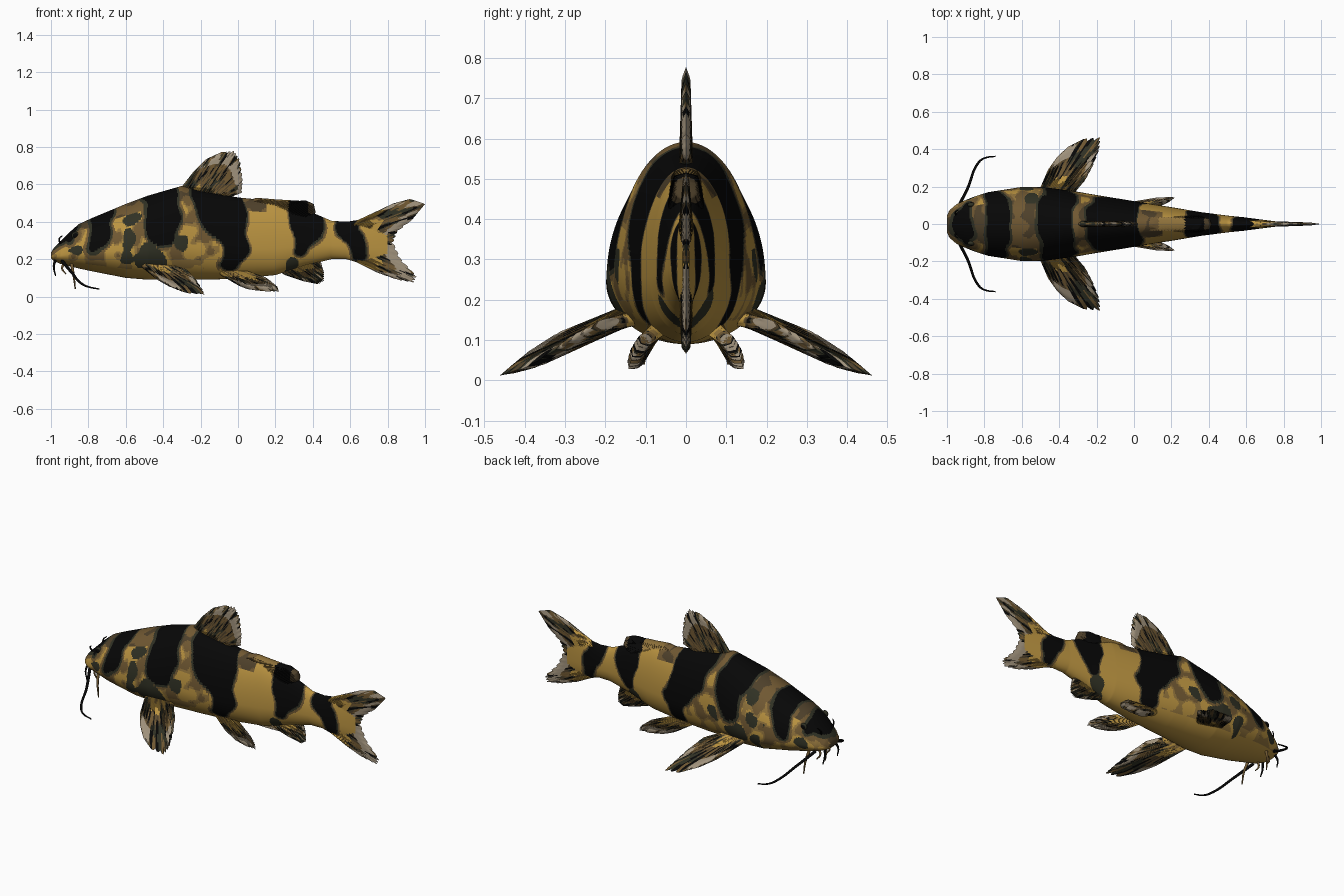
import bpy, bmesh, math
from mathutils import Vector, noise

if "Cube" in bpy.data.objects:
    bpy.data.objects.remove(bpy.data.objects["Cube"])

# ---- flat colours ----
def lin(c):
    c /= 255
    return c / 12.92 if c <= 0.04045 else ((c + 0.055) / 1.055) ** 2.4

COLOURS = {"black": (7, 7, 7), "dark_olive": (48, 49, 36), "brown": (112, 88, 50),
           "gold": (187, 148, 65), "pale_grey": (160, 146, 124), "dark_brown": (78, 64, 42),
           "tan": (146, 116, 60)}
MATS = []
for name, rgb in COLOURS.items():
    m = bpy.data.materials.new(name)
    m.diffuse_color = (*[lin(c) for c in rgb], 1)
    m.use_nodes = True
    m.node_tree.nodes["Principled BSDF"].inputs["Base Color"].default_value = m.diffuse_color
    MATS.append(m)
BLACK, OLIVE, BROWN, GOLD, GREY, DARK, TAN = range(7)

def finish(name, bm, angle=40):
    bmesh.ops.recalc_face_normals(bm, faces=bm.faces)
    me = bpy.data.meshes.new(name)
    bm.to_mesh(me)
    bm.free()
    for m in MATS:
        me.materials.append(m)
    ob = bpy.data.objects.new(name, me)
    bpy.context.collection.objects.link(ob)
    bpy.ops.object.select_all(action='DESELECT')
    ob.select_set(True)
    bpy.context.view_layer.objects.active = ob
    bpy.ops.object.shade_smooth_by_angle(angle=math.radians(angle))

# ---- body stations: x, top z, bottom z, half width ----
STATIONS = [(-1.0, .235, .205, .045), (-.985, .26, .19, .075), (-.95, .295, .175, .105),
            (-.9, .345, .162, .128), (-.85, .388, .15, .148), (-.78, .42, .135, .17),
            (-.6, .495, .10, .198), (-.48, .54, .09, .197), (-.3, .592, .09, .172),
            (-.2, .565, .09, .155), (0, .53, .095, .122), (.2, .51, .115, .09),
            (.36, .465, .165, .063), (.5, .405, .20, .045), (.58, .40, .20, .037),
            (.68, .415, .17, .024), (.8, .39, .19, .009)]

def station(x):
    for a, b in zip(STATIONS, STATIONS[1:]):
        if x <= b[0]:
            t = (x - a[0]) / (b[0] - a[0])
            return [p + (q - p) * t for p, q in zip(a, b)][1:]
    return STATIONS[-1][1:]

def skin(x, ang):
    top, bot, w = station(x)
    mid = bot + .36 * (top - bot)
    s = math.sin(ang)
    return Vector((x, w * math.cos(ang), mid + s * ((top - mid) if s > 0 else (mid - bot))))

# dark bands in side view: chains of (x, z, radius)
BANDS = [[(-.99, .29, .035), (-.91, .37, .05), (-.9, .31, .02)],
         [(-.71, .47, .055), (-.73, .37, .05), (-.78, .26, .03)],
         [(-.43, .6, .1), (-.39, .44, .08), (-.42, .33, .06)],
         [(-.12, .6, .14), (-.08, .42, .115), (-.02, .29, .08), (-.03, .18, .04)],
         [(.35, .55, .075), (.37, .38, .08), (.34, .25, .035)],
         [(.58, .42, .045), (.61, .32, .06), (.64, .22, .035)]]
# olive blotches: x, z, radius
SPOTS = [(-.57, .31, .045), (-.5, .22, .05), (-.56, .42, .035), (-.44, .2, .045),
         (-.6, .2, .03), (-.31, .27, .035), (.3, .17, .04), (-.65, .3, .02), (-.87, .24, .025)]

def band_distance(x, z):
    best = 9
    for chain in BANDS:
        for a, b in zip(chain, chain[1:]):
            dx, dz = b[0] - a[0], b[1] - a[1]
            t = max(0, min(1, ((x - a[0]) * dx + (z - a[1]) * dz) / (dx * dx + dz * dz)))
            d = math.hypot(x - a[0] - t * dx, z - a[1] - t * dz) - a[2] - t * (b[2] - a[2])
            best = min(best, d)
    return best

def body_colour(c):
    n, n2 = noise.noise(c * 9), noise.noise(c * 14 + Vector((5, 3, 1)))
    d = band_distance(c.x, c.z) + .035 * n
    top, bot, _ = station(c.x)
    h = (c.z - bot) / (top - bot)
    fore = c.x < -.1
    if d < 0:
        return BLACK
    if d < (.014 if fore else .006):
        return OLIVE
    if min(math.hypot(c.x - x, c.z - z) - r for x, z, r in SPOTS) + .05 * n2 < 0:
        return OLIVE
    if h > .84 and c.x < .15:                # darker back
        return DARK if n2 < -.05 else BROWN
    if d < (.028 if fore else .014):
        return BROWN
    if fore and h > .22 and n2 > .16:
        return BROWN
    if fore and h > .12 and n2 > -.02:
        return TAN
    return GOLD

# ---- body ----
NX, NA = 400, 140
bm = bmesh.new()
rings = []
for i in range(NX + 1):
    x = -1 + 1.8 * i / NX
    rings.append([bm.verts.new(skin(x, 2 * math.pi * j / NA)) for j in range(NA)])
for a, b in zip(rings, rings[1:]):
    for j in range(NA):
        k = (j + 1) % NA
        f = bm.faces.new((a[j], a[k], b[k], b[j]))
        f.material_index = body_colour(f.calc_center_median())
bm.faces.new(rings[0]).material_index = DARK
bm.faces.new(rings[-1]).material_index = GOLD
finish("body", bm)

# ---- fins: rays fanned from a root line to an outer edge, lens-shaped in thickness ----
def along(pts, t):
    f = t * (len(pts) - 1)
    i = min(int(f), len(pts) - 2)
    return Vector(pts[i]).lerp(Vector(pts[i + 1]), f - i)

def fin_colour(t, u, seed, gold_to):
    n = noise.noise(Vector((t * 9, u * 2.2, seed * 7.3 + .4)))
    fine = noise.noise(Vector((t * 34, u * 3, seed * 3.1 + .7)))
    if u < gold_to + .3 * n:
        return GOLD if n > 0 else TAN if fine > -.1 else BROWN
    if u > .66 and n + .4 * fine > -.03:
        return GREY
    if fine < -.3:
        return BLACK
    if n + fine < -.2:
        return OLIVE
    return BROWN if fine > .02 else DARK

def saddle_colour(x, u):
    if x < .27:
        return TAN if x > .13 else BLACK if x < .05 else BROWN
    if x > .375 and u > .4:
        return DARK
    return BLACK

def fin(name, root, edge, thick, gold_to=.3, seed=0, side=1, rays=60, steps=20, taper=.4, saddle=False):
    root = [(x, y * side, z) for x, y, z in root]
    edge = [(x, y * side, z) for x, y, z in edge]
    nrm = (along(edge, .5) - along(root, .5)).cross(along(root, 1) - along(root, 0)).normalized()
    bm = bmesh.new()
    for s in (1, -1):
        grid = []
        for i in range(rays + 1):
            t = i / rays
            a, b = along(root, t), along(edge, t)
            if t > .4 and not saddle:                    # ragged trailing edge
                b = b.lerp(a, .045 * (i % 3 == 1))
            row = []
            for j in range(steps + 1):
                u = j / steps
                rim = min(1, 3.5 * math.sqrt(t * (1 - t))) * min(1, 8 * (1 - u))
                rib = .88 + .12 * (i % 2)
                row.append(bm.verts.new(a.lerp(b, u) + nrm * s * thick * rim * rib * (1 - taper * u)))
            grid.append(row)
        for i in range(rays):
            for j in range(steps):
                f = bm.faces.new((grid[i][j], grid[i + 1][j], grid[i + 1][j + 1], grid[i][j + 1]))
                t, u = i / rays, j / steps
                f.material_index = (saddle_colour(f.calc_center_median().x, u) if saddle
                                    else fin_colour(t, u, seed, gold_to))
    bmesh.ops.remove_doubles(bm, verts=bm.verts, dist=.0002)
    finish(name, bm, 50)

fin("dorsal_fin", [(-.31, 0, .575), (-.06, 0, .525)],
    [(-.24, 0, .665), (-.17, 0, .735), (-.09, 0, .772), (-.02, 0, .778), (.01, 0, .73),
     (.025, 0, .63), (.02, 0, .555)], .017, .05, 1)
fin("adipose_fin", [(0, 0, .50), (.39, 0, .42)],
    [(.1, 0, .528), (.2, 0, .52), (.33, 0, .512), (.36, 0, .515), (.405, 0, .495), (.415, 0, .45)],
    .045, saddle=True)
fin("tail_fin", [(.6, 0, .39), (.6, 0, .2)],
    [(.75, 0, .46), (.83, 0, .498), (.92, 0, .522), (1.0, 0, .495), (.93, 0, .41), (.85, 0, .345),
     (.83, 0, .29), (.87, 0, .2), (.955, 0, .11), (.94, 0, .075), (.85, 0, .09), (.74, 0, .13)],
    .02, .45, 3, rays=84, taper=.7)
fin("anal_fin", [(.2, 0, .15), (.42, 0, .21)],
    [(.25, 0, .115), (.35, 0, .082), (.43, 0, .066), (.46, 0, .085), (.46, 0, .13), (.445, 0, .18)],
    .017, .35, 4)
for side, tag in ((-1, "near"), (1, "far")):
    fin("pectoral_fin_" + tag, [(-.52, .15, .17), (-.34, .13, .15)],
        [(-.46, .29, .125), (-.41, .36, .085), (-.35, .415, .05), (-.27, .455, .018), (-.18, .462, .012),
         (-.185, .40, .03), (-.22, .31, .085), (-.26, .235, .13), (-.31, .18, .15)],
        .019, .2, 5, side, taper=.35)
    fin("pelvic_fin_" + tag, [(-.1, .08, .125), (.06, .07, .125)],
        [(-.01, .11, .07), (.07, .125, .038), (.15, .138, .028), (.22, .142, .028),
         (.21, .135, .055), (.17, .118, .085), (.12, .1, .105)], .02, .4, 6, side, taper=.2)

# ---- barbels ----
def barbel(name, pts, r, mat):
    cu = bpy.data.curves.new(name, 'CURVE')
    cu.dimensions = '3D'
    cu.bevel_depth = r
    cu.bevel_resolution = 2
    cu.use_fill_caps = True
    sp = cu.splines.new('BEZIER')
    sp.bezier_points.add(len(pts) - 1)
    for i, (bp, p) in enumerate(zip(sp.bezier_points, pts)):
        bp.co = p
        bp.handle_left_type = bp.handle_right_type = 'AUTO'
        bp.radius = 1 - .6 * i / (len(pts) - 1)
    cu.materials.append(MATS[mat])
    bpy.context.collection.objects.link(bpy.data.objects.new(name, cu))

for s, tag in ((-1, "near"), (1, "far")):
    barbel("long_barbel_" + tag, [(-.94, s * .09, .19), (-.89, s * .19, .13), (-.83, s * .33, .065),
                                  (-.8, s * .352, .052), (-.74, s * .362, .04)], .009, BLACK)
    barbel("chin_barbel_" + tag, [(-.89, s * .08, .175), (-.88, s * .1, .12), (-.87, s * .105, .04)], .009, BROWN)
    barbel("inner_chin_barbel_" + tag, [(-.93, s * .04, .18), (-.94, s * .045, .15), (-.92, s * .05, .12)], .008, BROWN)
    barbel("lip_barbel_" + tag, [(-.975, s * .05, .2), (-.985, s * .065, .16), (-.975, s * .07, .11)], .008, BLACK)
    barbel("nose_barbel_" + tag, [(-.95, s * .05, .28), (-.955, s * .065, .31), (-.94, s * .075, .325)], .006, BLACK)

# ---- eyes ----
for s, tag in ((-1, "near"), (1, "far")):
    for part, r, mat in (("eye_ring_", .02, OLIVE), ("eye_", .014, BLACK)):
        bm = bmesh.new()
        bmesh.ops.create_uvsphere(bm, u_segments=16, v_segments=10, radius=r)
        p = skin(-.87, .75)
        for f in bm.faces:
            f.material_index = mat
        for v in bm.verts:
            v.co.y = v.co.y * .6 + s * (p.y + (.006 if mat == BLACK else 0))
            v.co.x += p.x
            v.co.z += p.z
        finish(part + tag, bm, 60)
